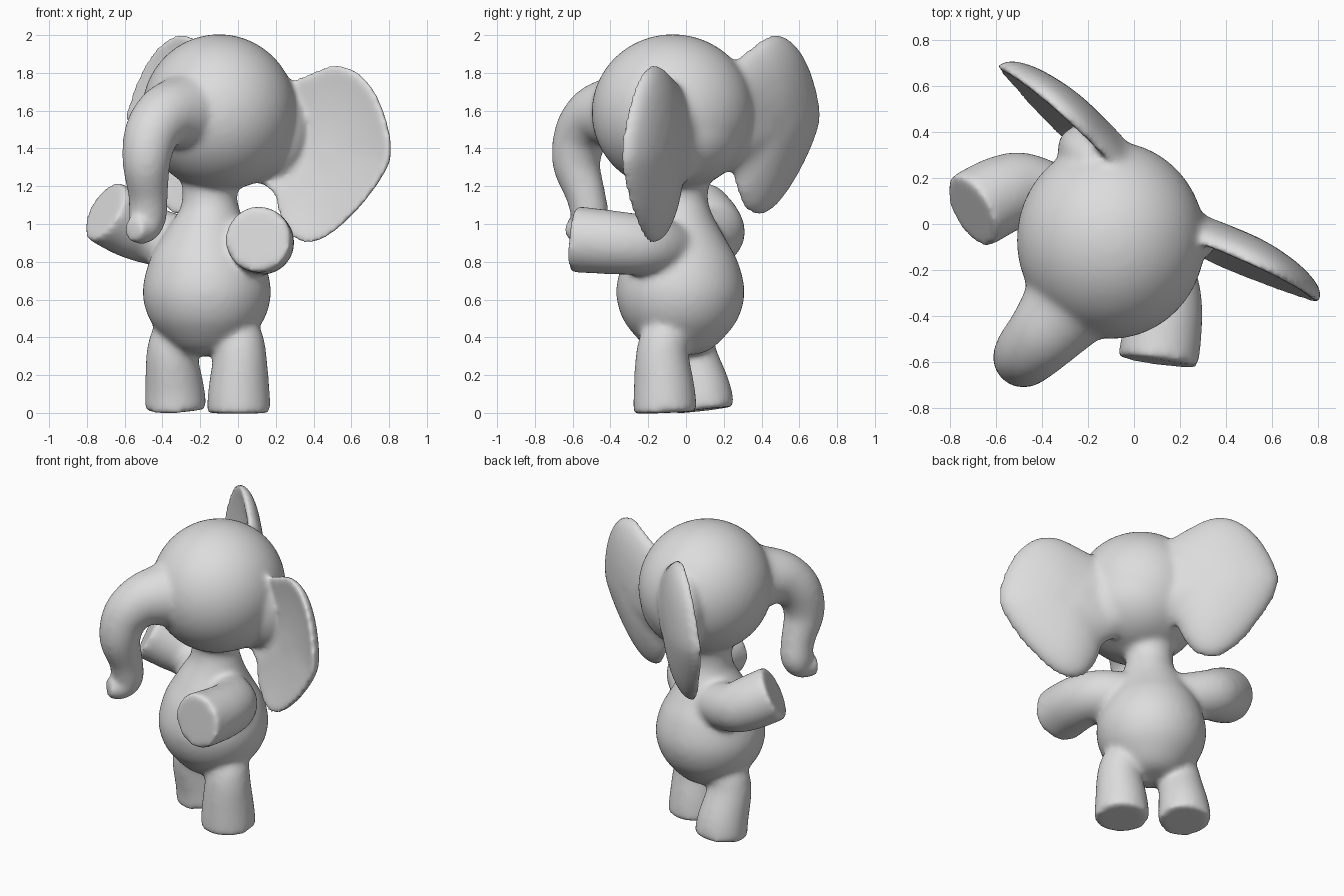
import bpy, bmesh, math
from mathutils import Vector, Matrix

cube = bpy.data.objects.get("Cube")
if cube:
    bpy.data.objects.remove(cube, do_unlink=True)

grey = bpy.data.materials.new("soft_grey")
grey.use_nodes = True
grey.diffuse_color = (0.72, 0.72, 0.72, 1)
grey.node_tree.nodes["Principled BSDF"].inputs["Base Color"].default_value = (0.72, 0.72, 0.72, 1)

bm = bmesh.new()


def spline(points, steps, closed=False):
    """Smooth curve through points of any dimension."""
    pts = [Vector(p) for p in points]
    n = len(pts)
    pick = (lambda i: pts[i % n]) if closed else (lambda i: pts[max(0, min(n - 1, i))])
    out = []
    for i in range(n if closed else n - 1):
        a, b, c, d = (pick(i + k) for k in (-1, 0, 1, 2))
        for s in range(steps):
            t = s / steps
            out.append(0.5 * (2 * b + (c - a) * t + (2 * a - 5 * b + 4 * c - d) * t ** 2
                              + (3 * b - a - 3 * c + d) * t ** 3))
    if not closed:
        out.append(pts[-1])
    return out


def bridge(a, b):
    for i in range(len(a)):
        j = (i + 1) % len(a)
        bm.faces.new((a[i], a[j], b[j], b[i]))


def blob(centre, radii, heading=0):
    """Ellipsoid turned about the vertical."""
    bmesh.ops.create_uvsphere(bm, u_segments=48, v_segments=32, radius=1,
                              matrix=Matrix.Translation(centre) @ Matrix.Rotation(heading, 4, 'Z')
                              @ Matrix.Diagonal((*radii, 1)))


def tube(points, sides=32, steps=6):
    """Round limb swept along (x, y, z, radius) points with flat ends."""
    path = spline(points, steps)
    centres = [p.to_3d() for p in path]
    last = len(path) - 1
    axis = Vector((0, 0, 1))
    side = None
    rings = []
    for i, c in enumerate(centres):
        tangent = (centres[min(last, i + 1)] - centres[max(0, i - 1)]).normalized()
        if side is None:
            side = tangent.orthogonal().normalized()
        else:
            side = axis.rotation_difference(tangent) @ side
        axis = tangent
        up = axis.cross(side)
        angles = [2 * math.pi * k / sides for k in range(sides)]
        rings.append([bm.verts.new(c + path[i][3] * (side * math.cos(a) + up * math.sin(a)))
                      for a in angles])
    for a, b in zip(rings, rings[1:]):
        bridge(a, b)
    bm.faces.new(rings[0])
    bm.faces.new(rings[-1])


EAR = [(-.2, .28), (-.05, .33), (.1, .41), (.27, .48), (.43, .45), (.57, .3), (.66, .06),
       (.62, -.1), (.46, -.32), (.29, -.46), (.15, -.47), (.05, -.37), (-.02, -.22), (-.2, -.1)]


def ear(root, outward, back, roll, lean):
    """Big flap with a domed back and a shallow dish in front."""
    root, outward, back = Vector(root), Vector(outward).normalized(), Vector(back).normalized()
    mid = Vector((.25, 0))
    outline = [p - mid for p in spline(EAR, 5, True)]
    turn = Matrix.Rotation(roll, 2)

    def place(p, depth):
        q = turn @ (p + mid)
        return bm.verts.new(root + outward * q.x + Vector((0, 0, q.y))
                            + back * (depth + lean * q.y))

    scales = (.2, .4, .6, .75, .87, .95)
    rings = [[place(p * s, .06 * (1 - s * s)) for p in outline] for s in scales]
    rings.append([place(p, .01) for p in outline])
    rings += [[place(p * s, .15 * math.sqrt(1 - s * s) + .01) for p in outline]
              for s in reversed(scales)]
    for a, b in zip(rings, rings[1:]):
        bridge(a, b)
    bm.faces.new(rings[0])
    bm.faces.new(rings[-1])


# Head with fuller cheeks
blob((-.1, -.07, 1.59), (.41, .43, .415))
blob((-.07, -.05, 1.5), (.37, .37, .315))

# Torso and neck
tube([(-.165, -.03, .3, .03), (-.165, -.03, .33, .15), (-.165, -.03, .42, .25),
      (-.165, -.03, .52, .315), (-.165, -.03, .65, .34), (-.165, -.03, .8, .305),
      (-.16, -.03, .92, .24), (-.15, -.03, 1.05, .17), (-.15, -.03, 1.15, .145),
      (-.14, -.03, 1.28, .17)], 48)

# Trunk flaring from the face and curling down to a small tip
tube([(-.21, -.24, 1.6, .25), (-.3, -.37, 1.59, .2), (-.39, -.48, 1.565, .165),
      (-.46, -.555, 1.47, .145), (-.485, -.58, 1.32, .127), (-.475, -.53, 1.15, .105),
      (-.48, -.51, 1.03, .1), (-.505, -.545, .975, .083), (-.555, -.61, .97, .064)])

# Arms: one reaching forward, one raised to the side
tube([(-.06, -.06, .87, .145), (.09, -.19, .885, .157), (.13, -.36, .9, .168), (.105, -.6, .92, .177)])
tube([(-.24, .06, .88, .14), (-.46, .15, .94, .155), (-.57, .13, .99, .17), (-.71, .055, 1.07, .174)])

# Legs tapering into the belly, with wide flat feet
tube([(-.03, -.07, .52, .08), (0, -.105, .41, .127), (.01, -.125, .3, .142),
      (.005, -.115, .12, .163), (.005, -.11, 0, .17)])
tube([(-.3, 0, .52, .08), (-.335, .02, .41, .122), (-.35, .03, .3, .137),
      (-.335, .08, .12, .158), (-.33, .095, .015, .164)])

# Ears with thick roots, the head tilting to one side
blob((.17, -.02, 1.5), (.2, .13, .27), math.atan2(-.41, .91))
blob((-.16, .26, 1.56), (.2, .13, .27), math.atan2(.67, -.74))
ear((.205, -.085, 1.385), (.91, -.41, 0), (.41, .91, 0), -.065, .07)
ear((-.12, .235, 1.505), (-.74, .67, 0), (.67, .74, 0), .07, .075)

bmesh.ops.recalc_face_normals(bm, faces=bm.faces)
mesh = bpy.data.meshes.new("elephant_body")
bm.to_mesh(mesh)
bm.free()
mesh.materials.append(grey)
body = bpy.data.objects.new("elephant_body", mesh)
bpy.context.collection.objects.link(body)

# Fuse the parts into one soft skin
remesh = body.modifiers.new("fuse", 'REMESH')
remesh.mode = 'VOXEL'
remesh.voxel_size = 0.016
remesh.use_smooth_shade = True
soften = body.modifiers.new("soften", 'SMOOTH')
soften.factor = 0.5
soften.iterations = 18
